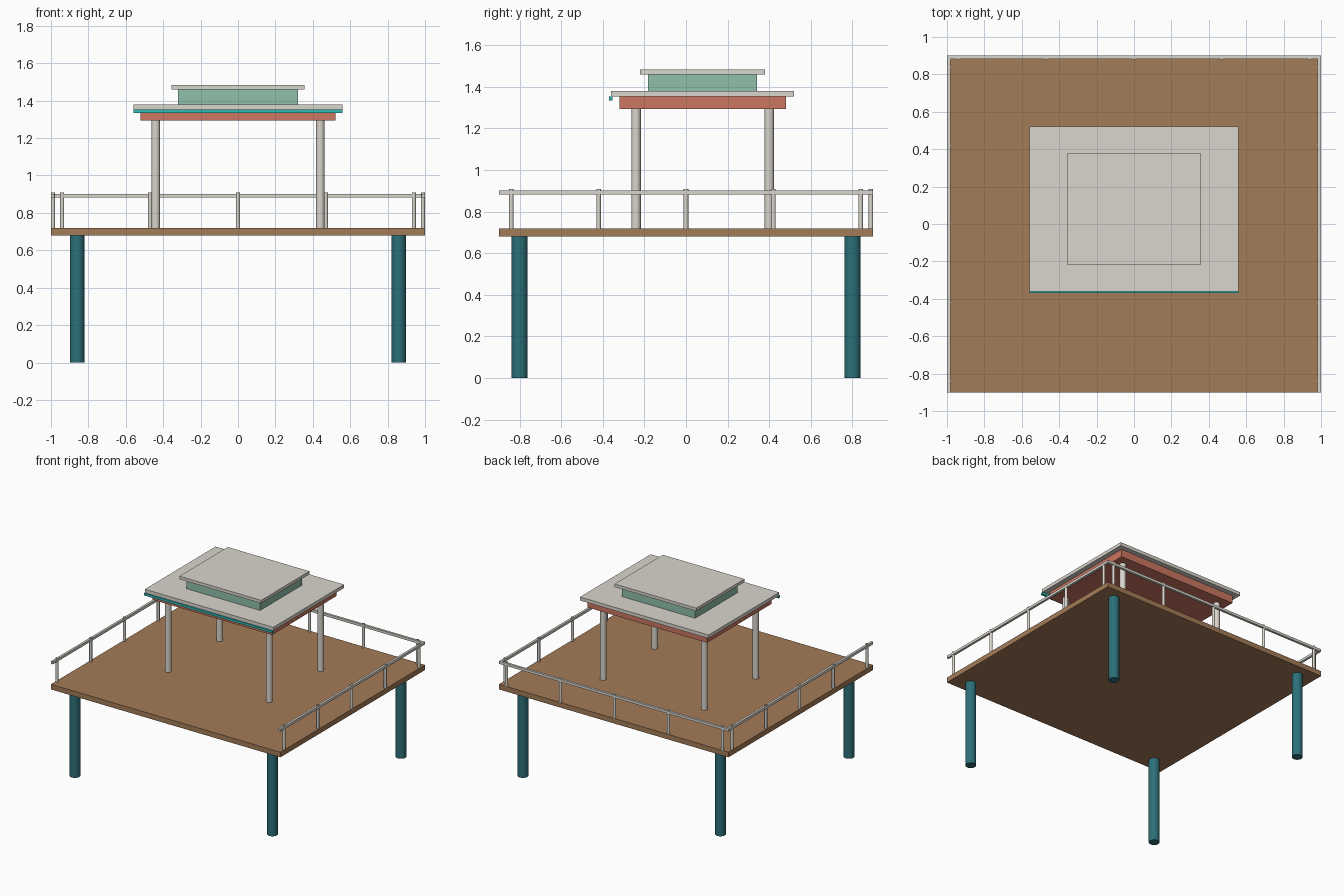
import bpy, math

if "Cube" in bpy.data.objects:
    bpy.data.objects.remove(bpy.data.objects["Cube"])


def material(name, r, g, b):
    m = bpy.data.materials.new(name)
    m.diffuse_color = (r, g, b, 1)
    m.use_nodes = True
    m.node_tree.nodes["Principled BSDF"].inputs["Base Color"].default_value = m.diffuse_color
    return m


TEAL = material("dark_teal", 0.025, 0.16, 0.19)
WOOD = material("wood", 0.37, 0.2, 0.095)
RED = material("coral", 0.6, 0.18, 0.12)
GREEN = material("sage", 0.28, 0.52, 0.41)
TRIM = material("bright_teal", 0.03, 0.5, 0.48)
CREAM = material("cream", 0.7, 0.67, 0.61)


def box(name, x, y, z, mat):
    """Box from (min, max) ranges on each axis."""
    spans = (x, y, z)
    bpy.ops.mesh.primitive_cube_add(size=1, location=[(a + b) / 2 for a, b in spans])
    ob = bpy.context.object
    ob.scale = [b - a for a, b in spans]
    bpy.ops.object.transform_apply(location=False, rotation=False, scale=True)
    ob.name = name
    ob.data.materials.append(mat)


def post(name, x, y, z0, z1, r, mat, sides=24):
    bpy.ops.mesh.primitive_cylinder_add(vertices=sides, radius=r, depth=z1 - z0,
                                        location=(x, y, (z0 + z1) / 2))
    ob = bpy.context.object
    ob.name = name
    ob.data.materials.append(mat)
    bpy.ops.object.shade_smooth_by_angle(angle=math.radians(35))


# raised deck on four piles
box("deck", (-1, 1), (-0.9, 0.9), (0.68, 0.72), WOOD)
for x in (-0.86, 0.86):
    for y in (-0.8, 0.8):
        post("pile", x, y, 0, 0.719, 0.039, TEAL)

# pavilion columns
for x in (-0.44, 0.44):
    for y in (-0.24, 0.40):
        post("column", x, y, 0.72, 1.30, 0.023, CREAM)

# two-tier roof
box("roof_beam", (-0.52, 0.52), (-0.32, 0.48), (1.293, 1.353), RED)
box("lower_roof", (-0.56, 0.56), (-0.36, 0.52), (1.353, 1.38), CREAM)
box("front_trim", (-0.56, 0.56), (-0.37, -0.353), (1.335, 1.353), TRIM)
box("clerestory", (-0.32, 0.32), (-0.182, 0.342), (1.38, 1.46), GREEN)
box("upper_roof", (-0.356, 0.356), (-0.22, 0.38), (1.46, 1.484), CREAM)

# railing on the back and both sides, front left open
RAIL = (0.882, 0.902)
box("back_rail", (-1, 1), (0.882, 0.9), RAIL, CREAM)
for s in (-1, 1):
    box("side_rail", sorted((s * 0.982, s)), (-0.9, 0.9), RAIL, CREAM)
for i in range(-2, 3):
    post("back_rail_post", i * 0.47, 0.889, 0.72, 0.909, 0.011, CREAM, 12)
    for s in (-1, 1):
        post("side_rail_post", s * 0.989, i * 0.42, 0.72, 0.909, 0.011, CREAM, 12)
